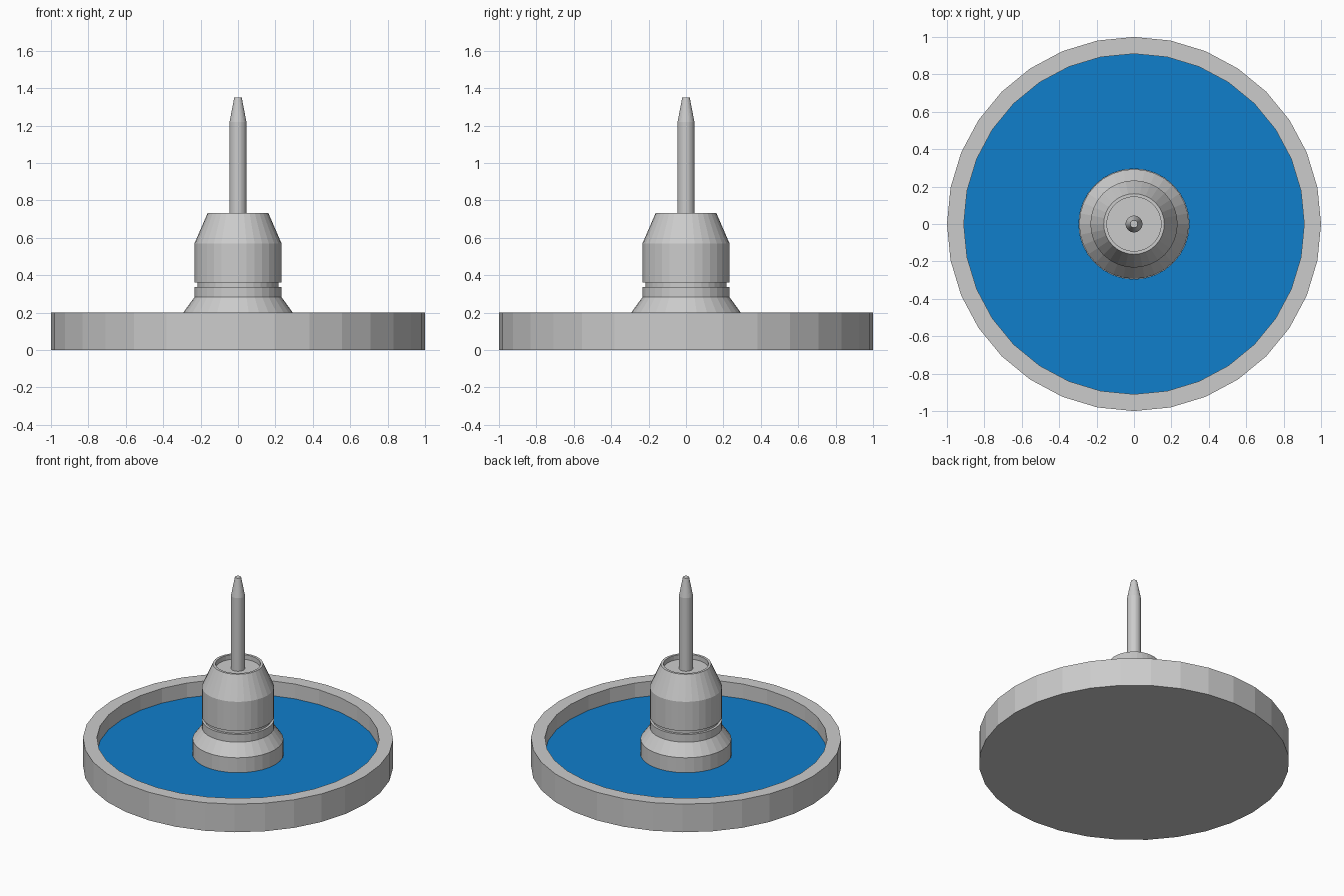
import bpy, bmesh, math

if "Cube" in bpy.data.objects:
    bpy.data.objects.remove(bpy.data.objects["Cube"])

SIDES = 32


def lathe(name, profile, color=None):
    """Revolve (radius, z) points around z; radius 0 makes a pole."""
    bm = bmesh.new()
    rings = []
    for r, z in profile:
        if r == 0:
            rings.append([bm.verts.new((0, 0, z))] * SIDES)
        else:
            rings.append([bm.verts.new((r * math.cos(2 * math.pi * i / SIDES),
                                        r * math.sin(2 * math.pi * i / SIDES), z))
                          for i in range(SIDES)])
    for a, b in zip(rings, rings[1:]):
        for i in range(SIDES):
            j = (i + 1) % SIDES
            bm.faces.new(list(dict.fromkeys((a[i], a[j], b[j], b[i]))))
    # merge the fans at the poles into single flat caps
    bmesh.ops.dissolve_limit(bm, angle_limit=0.001, verts=bm.verts, edges=bm.edges)
    mesh = bpy.data.meshes.new(name)
    bm.to_mesh(mesh)
    bm.free()
    obj = bpy.data.objects.new(name, mesh)
    bpy.context.collection.objects.link(obj)
    if color:
        mat = bpy.data.materials.new(name + "_color")
        mat.diffuse_color = color
        mat.use_nodes = True
        mat.node_tree.nodes["Principled BSDF"].inputs["Base Color"].default_value = mat.diffuse_color
        mesh.materials.append(mat)
    return obj


# Round basin with raised rim
lathe("basin", [(0, 0), (1, 0), (1, 0.2), (0.91, 0.2), (0.91, 0.05), (0, 0.05)])

# Water surface
lathe("water", [(0.295, 0.095), (0.91, 0.095)], (0.005, 0.21, 0.6, 1))

# Central pedestal: foot, sloped shoulder, grooved drum, tapered top with recess
lathe("pedestal", [(0.293, 0.05), (0.293, 0.2), (0.233, 0.283), (0.233, 0.338),
                   (0.216, 0.338), (0.216, 0.362), (0.233, 0.362), (0.233, 0.57),
                   (0.162, 0.733), (0.145, 0.733), (0.145, 0.7), (0, 0.7)])

# Spout nozzle with tapered tip
lathe("nozzle", [(0.045, 0.7), (0.045, 1.22), (0.02, 1.35), (0, 1.35)])
